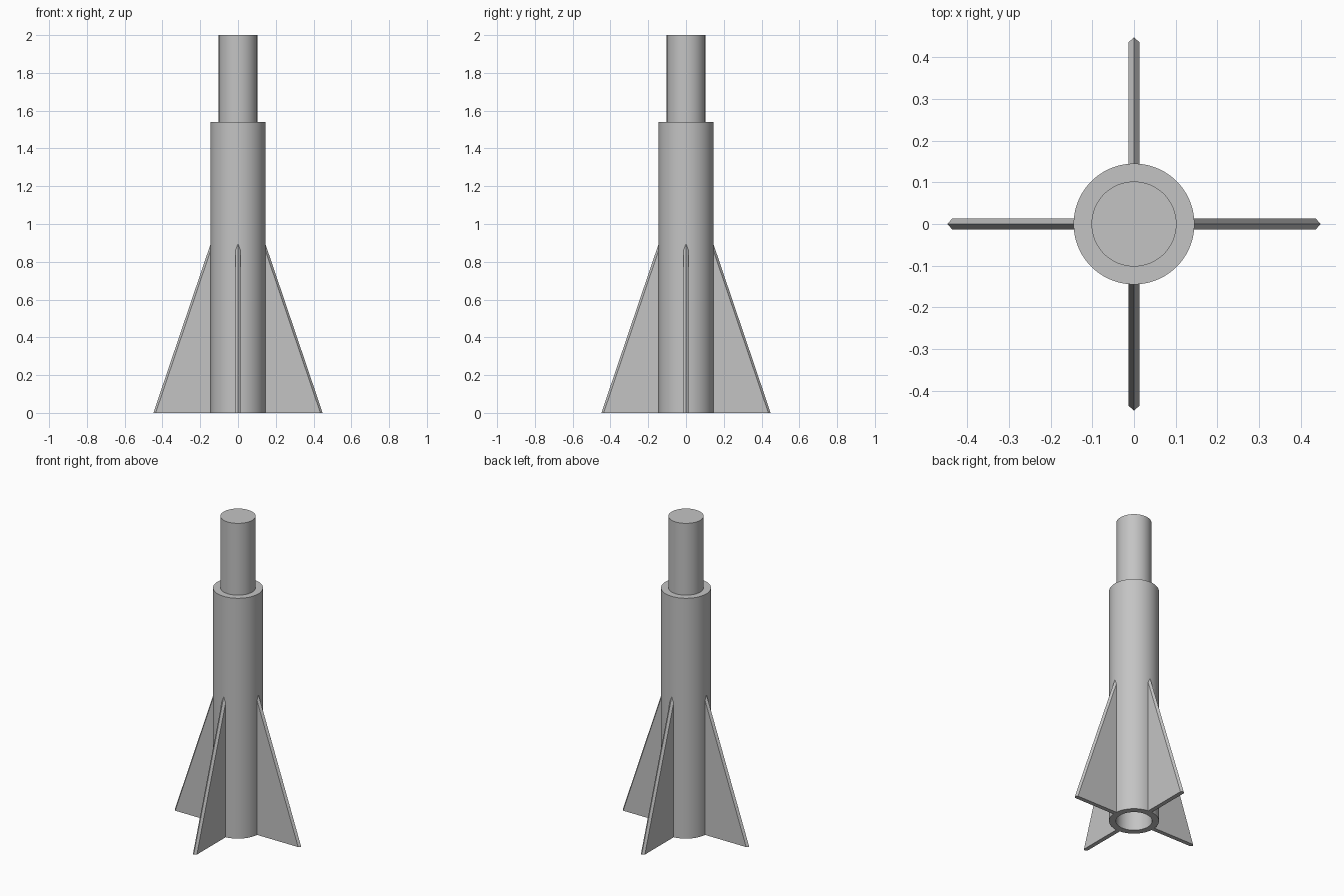
import bpy, bmesh, math
from mathutils import Matrix

cube = bpy.data.objects.get("Cube")
if cube:
    bpy.data.objects.remove(cube, do_unlink=True)

grey = bpy.data.materials.new("light grey")
grey.use_nodes = True
grey.diffuse_color = (0.55, 0.55, 0.55, 1)
grey.node_tree.nodes["Principled BSDF"].inputs["Base Color"].default_value = (0.55, 0.55, 0.55, 1)

BODY_R, BORE_R, TIP_R = 0.145, 0.105, 0.102
BODY_TOP, TOP = 1.54, 2.0
SIDES = 96


def add_object(name, bm):
    bmesh.ops.recalc_face_normals(bm, faces=bm.faces)
    mesh = bpy.data.meshes.new(name)
    bm.to_mesh(mesh)
    bm.free()
    mesh.materials.append(grey)
    obj = bpy.data.objects.new(name, mesh)
    bpy.context.collection.objects.link(obj)
    return obj


def lathe(name, profile):
    """Spin an (radius, height) profile around the z axis."""
    bm = bmesh.new()
    verts = [bm.verts.new((r, 0, z)) for r, z in profile]
    edges = [bm.edges.new(pair) for pair in zip(verts, verts[1:])]
    bmesh.ops.spin(bm, geom=verts + edges, cent=(0, 0, 0), axis=(0, 0, 1),
                   angle=math.tau, steps=SIDES)
    bmesh.ops.remove_doubles(bm, verts=bm.verts, dist=0.0001)
    obj = add_object(name, bm)
    bpy.ops.object.select_all(action='DESELECT')
    obj.select_set(True)
    bpy.context.view_layer.objects.active = obj
    bpy.ops.object.shade_smooth_by_angle(angle=math.radians(30))
    return obj


# One closed skin: stepped outside, open bore underneath
lathe("stepped_body", [(0, TOP), (TIP_R, TOP), (TIP_R, BODY_TOP), (BODY_R, BODY_TOP),
                       (BODY_R, 0), (BORE_R, 0), (BORE_R, BODY_TOP - 0.02),
                       (0, BODY_TOP - 0.02)])


def fin(name, angle):
    """Triangular fin whose sloping edge is sharpened to a central ridge."""
    root, reach, height = 0.135, 0.448, 0.895
    half, bevel = 0.0135, 0.012
    slope = height / (reach - BODY_R)
    bm = bmesh.new()
    # Outline of the plate at either flat side, and the ridge between them
    layers = []
    for y, tip in ((-half, reach - bevel), (0, reach), (half, reach - bevel)):
        points = [(root, 0), (tip, 0), (root, (tip - root) * slope)]
        layers.append([bm.verts.new((x, y, z)) for x, z in points])
    left, ridge, right = layers
    bm.faces.new(left)
    bm.faces.new(right)
    for side in (left, right):
        for i in range(3):
            j = (i + 1) % 3
            bm.faces.new((side[i], side[j], ridge[j], ridge[i]))
    bm.transform(Matrix.Rotation(angle, 4, 'Z'))
    add_object(name, bm)


for i, side in enumerate(("left", "back", "right", "front")):
    fin(side + "_fin", i * math.pi / 2)
